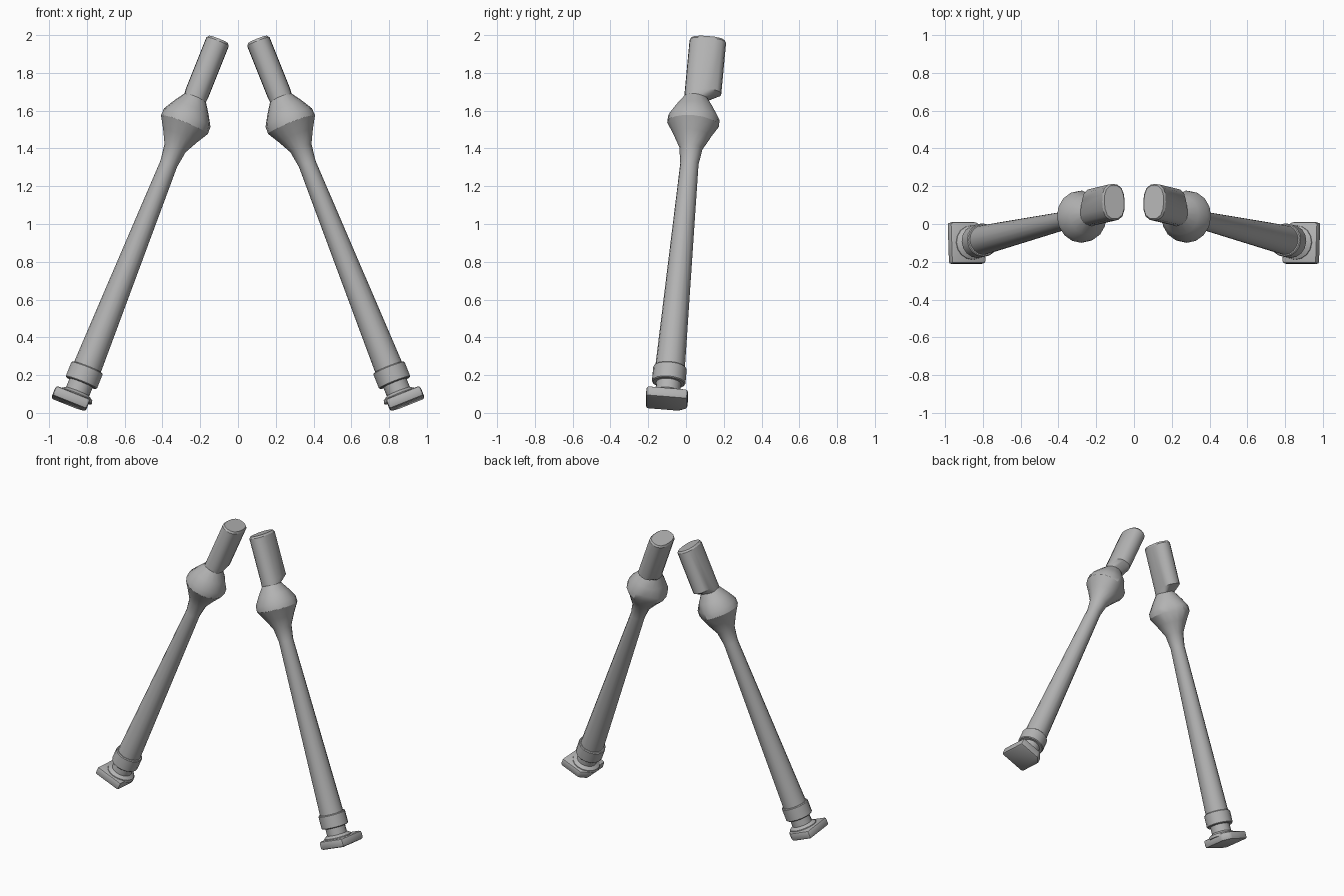
import bpy, bmesh
from math import cos, sin, pi, radians
from mathutils import Matrix, Vector

cube = bpy.data.objects.get("Cube")
if cube:
    bpy.data.objects.remove(cube, do_unlink=True)

grey = bpy.data.materials.new("plain_grey")
grey.use_nodes = True
grey.diffuse_color = (0.45, 0.45, 0.45, 1)
bsdf = grey.node_tree.nodes["Principled BSDF"]
bsdf.inputs["Base Color"].default_value = grey.diffuse_color
bsdf.inputs["Roughness"].default_value = 0.6

# Frame of the left limb: local z runs up its axis, local x points outward
up = Vector((-0.4, 0.095, 1)).normalized()
out = Vector((0, 1, 0)).cross(up).normalized()
back = up.cross(out)
FRAME = Matrix((out, back, up)).transposed().to_4x4()
FRAME.translation = (0.274, 0.04, 1.55)


def finish(name, bm, angle=32):
    """Place the part on the left limb and mirror it to the right."""
    bmesh.ops.recalc_face_normals(bm, faces=bm.faces)
    bm.transform(FRAME)
    mesh = bpy.data.meshes.new(name)
    bm.to_mesh(mesh)
    bm.free()
    mesh.materials.append(grey)
    obj = bpy.data.objects.new(name, mesh)
    bpy.context.collection.objects.link(obj)
    bpy.ops.object.select_all(action='DESELECT')
    obj.select_set(True)
    bpy.context.view_layer.objects.active = obj
    bpy.ops.object.shade_smooth_by_angle(angle=radians(angle))
    obj.modifiers.new("Mirror", 'MIRROR')
    return obj


def section(rx, ry, cy, power, sides=16):
    """Superellipse outline; power 2 is round, higher is boxier."""
    pts = []
    for i in range(sides):
        a = 2 * pi * i / sides
        c, s = cos(a), sin(a)
        k = (abs(c) ** power + abs(s) ** power) ** (-1 / power)
        pts.append((rx * c * k, cy + ry * s * k))
    return pts


def loft(rings):
    """Skin a list of (height, outline) rings and cap both ends."""
    bm = bmesh.new()
    loops = [[bm.verts.new((x, y, t)) for x, y in pts] for t, pts in rings]
    n = len(loops[0])
    for a, b in zip(loops, loops[1:]):
        for i in range(n):
            j = (i + 1) % n
            bm.faces.new((a[i], a[j], b[j], b[i]))
    bm.faces.new(loops[0][::-1])
    bm.faces.new(loops[-1])
    return bm


def lathe(profile, stretch=1.0):
    return loft([(t, section(r, r * stretch, 0, 2)) for t, r in profile])


# Tapered shaft running up into the bulging joint
shaft = lathe([(-1.45, 0.077), (-0.25, 0.047), (-0.16, 0.06), (-0.09, 0.096),
               (-0.025, 0.134), (0.015, 0.132), (0.07, 0.1), (0.13, 0.06)], 1.03)
flat = Vector((cos(radians(125)), sin(radians(125)), 0))
for v in shaft.verts:
    over = v.co.dot(flat) - 0.116
    if over > 0:
        v.co -= flat * over
finish("shaft_and_joint", shaft)

# Upper stem, wider toward the back with a slanted underside
stem = loft([(0.09, section(0.058, 0.06, 0, 2.3)),
             (0.125, section(0.061, 0.062, 0.002, 2.4)),
             (0.16, section(0.064, 0.097, 0.036, 2.6)),
             (0.45, section(0.064, 0.097, 0.036, 2.6)),
             (0.462, section(0.056, 0.089, 0.036, 2.6))])
finish("upper_stem", stem)

# Collar, ankle and flange above the foot
finish("collar", lathe([(-1.505, 0.084), (-1.5, 0.089),
                        (-1.42, 0.089), (-1.415, 0.084)]))
finish("ankle", lathe([(-1.58, 0.066), (-1.45, 0.066)]))
finish("flange", lathe([(-1.59, 0.094), (-1.57, 0.09), (-1.555, 0.068)]))

# Foot plate with its inner back corner cut off
outline = [(-0.078, -0.11), (0.118, -0.11), (0.118, 0.11),
           (-0.035, 0.11), (-0.078, 0.065)]
foot = loft([(-1.632, outline), (-1.575, outline)])
bmesh.ops.bevel(foot, geom=list(foot.edges), offset=0.014, segments=2,
                profile=0.5, affect='EDGES')
finish("foot", foot)
